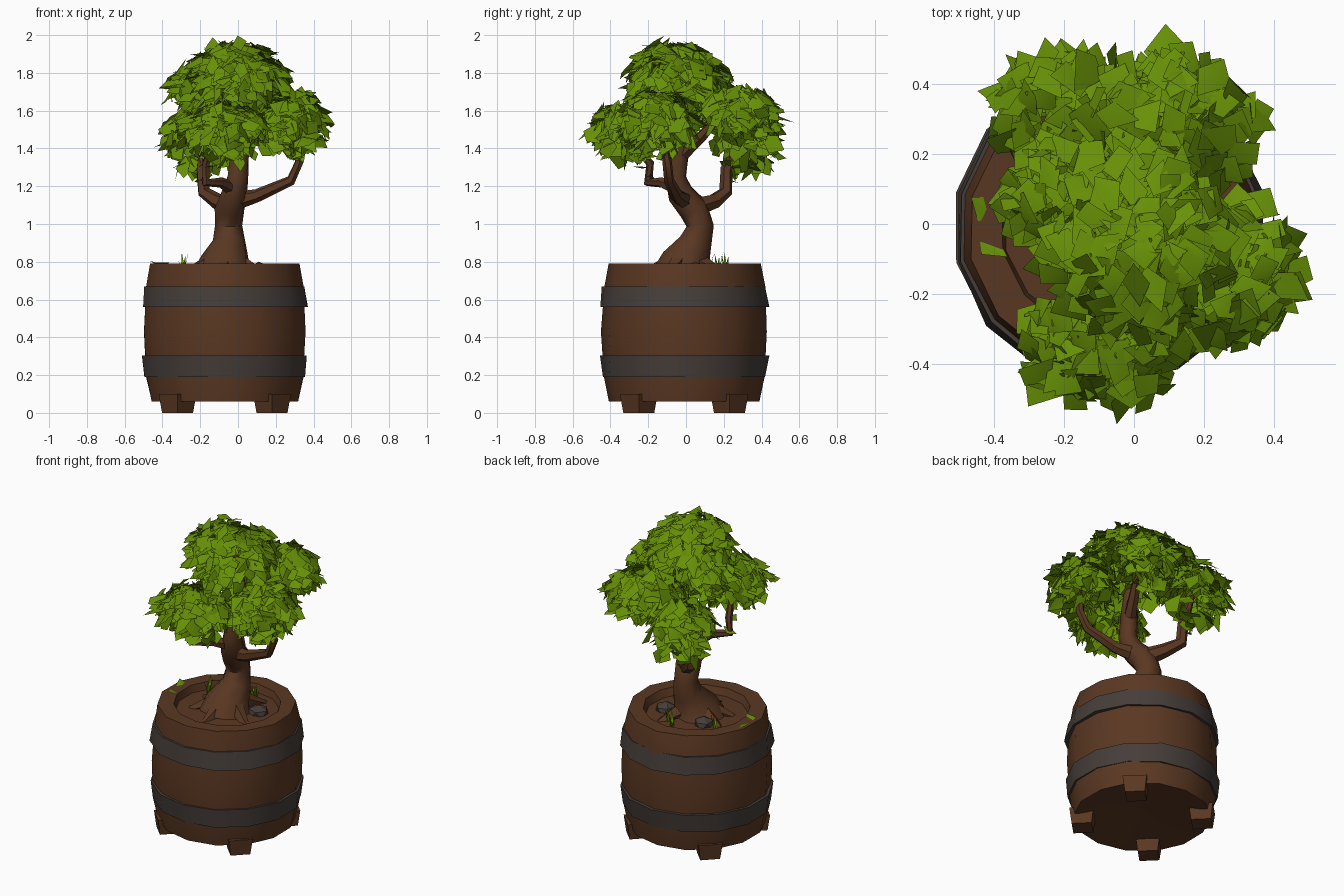
import bpy, bmesh, math, random
from mathutils import Vector

if "Cube" in bpy.data.objects:
    bpy.data.objects.remove(bpy.data.objects["Cube"])

random.seed(7)
CX, CY = -0.07, -0.01   # barrel axis


def material(name, rgb):
    m = bpy.data.materials.new(name)
    m.diffuse_color = (*rgb, 1)
    m.use_nodes = True
    m.node_tree.nodes["Principled BSDF"].inputs["Base Color"].default_value = m.diffuse_color
    return m


WOOD = material("brown wood", (0.102, 0.039, 0.016))
IRON = material("dark grey iron", (0.060, 0.047, 0.041))
LEAF = material("leaf green", (0.135, 0.28, 0.002))


def finish(bm, name, mat, angle=None, normals=True):
    if normals:
        bmesh.ops.recalc_face_normals(bm, faces=bm.faces[:])
    me = bpy.data.meshes.new(name)
    bm.to_mesh(me)
    bm.free()
    me.materials.append(mat)
    ob = bpy.data.objects.new(name, me)
    bpy.context.collection.objects.link(ob)
    if angle:
        bpy.ops.object.select_all(action='DESELECT')
        ob.select_set(True)
        bpy.context.view_layer.objects.active = ob
        bpy.ops.object.shade_smooth_by_angle(angle=math.radians(angle))
    return ob


def lathe(name, profile, mat, sides=14, closed=False, jitter=0.0):
    """Revolve (radius, z) points around the barrel axis."""
    bm = bmesh.new()
    rings = []
    for r, z in profile:
        ring = []
        for i in range(sides):
            a = math.tau * (i + 0.5) / sides
            rr = r + random.uniform(-jitter, jitter)
            ring.append(bm.verts.new((CX + rr * math.cos(a), CY + rr * math.sin(a), z)))
        rings.append(ring)
    pairs = list(zip(rings, rings[1:])) + ([(rings[-1], rings[0])] if closed else [])
    for a, b in pairs:
        for i in range(sides):
            j = (i + 1) % sides
            bm.faces.new((a[i], a[j], b[j], b[i]))
    if not closed:
        bm.faces.new(rings[0])
        bm.faces.new(rings[-1])
    return finish(bm, name, mat, 35)


def tube(name, path, sides=7):
    """Tapering limb through (x, y, z, radius) points."""
    bm = bmesh.new()
    pts = [Vector(p[:3]) for p in path]
    rings, ref = [], Vector((1, 0.2, 0))
    for k, p in enumerate(pts):
        t = (pts[min(k + 1, len(pts) - 1)] - pts[max(k - 1, 0)]).normalized()
        if k == 0 and abs(t.dot(ref.normalized())) > 0.8:
            ref = Vector((0, 0, 1))
        u = (ref - t * ref.dot(t)).normalized()
        v, ref = t.cross(u), u
        rings.append([bm.verts.new(p + path[k][3] * (u * math.cos(math.tau * i / sides)
                      + v * math.sin(math.tau * i / sides))) for i in range(sides)])
    for a, b in zip(rings, rings[1:]):
        for i in range(sides):
            j = (i + 1) % sides
            bm.faces.new((a[i], a[j], b[j], b[i]))
    bm.faces.new(rings[0])
    bm.faces.new(rings[-1])
    return finish(bm, name, WOOD, 50)


# Barrel with a thick rim, sunken soil and slightly hollow underside
lathe("barrel", [(0.03, 0.12), (0.37, 0.06), (0.40, 0.06), (0.425, 0.19), (0.437, 0.43),
                 (0.425, 0.67), (0.402, 0.79), (0.315, 0.79), (0.30, 0.745), (0.12, 0.755)],
      WOOD, jitter=0.005)

# Iron hoops
for n, (z0, z1, r0, r1) in {"lower_hoop": (0.19, 0.305, 0.433, 0.447),
                            "upper_hoop": (0.56, 0.67, 0.447, 0.433)}.items():
    lathe(n, [(0.40, z0), (r0, z0), (r1, z1), (0.40, z1)], IRON, closed=True, jitter=0.005)

# Feet, turned to face outwards
for n, (sx, sy) in enumerate([(-1, -1), (1, -1), (-1, 1), (1, 1)]):
    bm = bmesh.new()
    bmesh.ops.create_cube(bm, size=1)
    for v in bm.verts:
        s = 0.082 if v.co.z < 0 else 0.1
        u, w = v.co.x * s, v.co.y * s
        v.co = (CX + sx * 0.25 + u - w, CY + sy * 0.24 + u + w, 0 if v.co.z < 0 else 0.10)
    finish(bm, f"foot_{n + 1}", WOOD)

# Trunk, root flare and branches
tube("trunk", [(-0.07, -0.01, 0.74, 0.17), (-0.065, 0.0, 0.81, 0.13), (-0.045, 0.05, 0.90, 0.09),
               (-0.05, 0.075, 0.99, 0.073), (-0.045, 0.04, 1.08, 0.08), (-0.02, -0.03, 1.16, 0.07),
               (0.0, -0.055, 1.25, 0.056), (0.01, -0.03, 1.40, 0.05), (0.03, 0.0, 1.52, 0.035),
               (0.0, -0.02, 1.75, 0.015)], 8)
for n, deg in enumerate((-150, -95, -30, 60, 165)):
    c, s = math.cos(math.radians(deg)), math.sin(math.radians(deg))
    tube(f"root_{n + 1}", [(-0.06 + d * c, d * s, z, r) for d, z, r in
                           ((0.02, 0.85, 0.05), (0.11, 0.78, 0.045), (0.23, 0.735, 0.02))], 5)
tube("right_branch", [(-0.02, 0.0, 1.12, 0.05), (0.10, -0.05, 1.15, 0.035), (0.28, -0.09, 1.23, 0.027),
                      (0.325, -0.10, 1.33, 0.025), (0.29, -0.13, 1.50, 0.012)], 6)
tube("back_branch", [(-0.04, 0.05, 1.09, 0.055), (-0.11, 0.15, 1.12, 0.042), (-0.18, 0.21, 1.17, 0.036),
                     (-0.19, 0.215, 1.29, 0.033), (-0.19, 0.30, 1.45, 0.015)], 6)
tube("front_branch", [(-0.02, -0.03, 1.18, 0.04), (-0.09, -0.13, 1.22, 0.028), (-0.17, -0.20, 1.22, 0.025),
                      (-0.17, -0.19, 1.32, 0.022), (-0.12, -0.30, 1.46, 0.012)], 6)
tube("upper_branch", [(0.01, -0.03, 1.36, 0.04), (0.07, 0.09, 1.47, 0.03), (0.13, 0.2, 1.6, 0.015)], 6)


def leaf(bm, pos, normal, out, length, width):
    """One leaf: two triangles folded along the midrib."""
    n = normal.normalized()
    d = (out - n * out.dot(n)).normalized()
    s = n.cross(d)
    p = [pos - d * length * 0.5,
         pos + s * width * random.uniform(0.4, 0.6) - n * width * 0.2 + d * length * random.uniform(-.2, .3),
         pos + d * length * 0.5 - n * length * 0.15,
         pos - s * width * random.uniform(0.4, 0.6) - n * width * 0.2 + d * length * random.uniform(-.2, .3)]
    a, b, c, e = (bm.verts.new(q) for q in p)
    bm.faces.new((a, c, b))
    bm.faces.new((a, e, c))


def rand_vec():
    return Vector([random.gauss(0, 1) for _ in range(3)]).normalized()


# Foliage clumps: centre, radii, leaf count
clumps = {
    "crown_foliage": ((0.0, -0.06, 1.74), (0.28, 0.27, 0.245), 380),
    "upper_left_foliage": ((-0.20, 0.08, 1.73), (0.17, 0.17, 0.15), 130),
    "right_foliage": ((0.275, -0.14, 1.54), (0.195, 0.22, 0.185), 240),
    "back_left_foliage": ((-0.20, 0.33, 1.46), (0.205, 0.185, 0.20), 210),
    "front_foliage": ((-0.08, -0.33, 1.50), (0.25, 0.19, 0.155), 240),
    "back_right_foliage": ((0.10, 0.28, 1.59), (0.26, 0.22, 0.14), 250),
}
for name, (c, r, count) in clumps.items():
    bm = bmesh.new()
    for _ in range(count):
        q = rand_vec()
        if q.z < -0.3 and random.random() < 0.4:
            q.z = -q.z
        k = random.uniform(0.65, 1.03)
        pos = Vector([c[i] + q[i] * r[i] * k for i in range(3)])
        normal = q * 0.8 + Vector((0, 0, 0.7)) + rand_vec() * 0.65
        out = Vector((q.x, q.y, -0.4)) + rand_vec() * 0.5
        leaf(bm, pos, normal, out, random.uniform(0.09, 0.16), random.uniform(0.07, 0.12))
    finish(bm, name, LEAF, 80, normals=False)

# Stray leaves on the twigs and rim
bm = bmesh.new()
for p in [(-0.18, -0.19, 1.25), (-0.2, 0.24, 1.24), (-0.19, 0.28, 1.27), (-0.16, -0.24, 1.31),
          (-0.43, 0.05, 0.80), (-0.40, -0.07, 0.80)]:
    leaf(bm, Vector(p), Vector((0, 0, 1)) + rand_vec() * 0.25, rand_vec(), 0.09, 0.07)
finish(bm, "stray_leaves", LEAF, normals=False)

# Grass sprouts in the soil
bm = bmesh.new()
for x, y in [(0.0, 0.17), (-0.05, 0.21), (-0.29, 0.12)]:
    for k in range(4):
        a = k * math.tau / 4 + random.random()
        d = Vector((math.cos(a), math.sin(a), 0))
        s = d.cross(Vector((0, 0, 1))) * 0.014
        b = Vector((x, y, 0.74))
        bm.faces.new([bm.verts.new(v) for v in (b - s, b + s, b + d * 0.03 + Vector((0, 0, random.uniform(.07, .12))))])
finish(bm, "grass_sprouts", LEAF, normals=False)

# Stones beside the trunk
for n, (x, y, r) in enumerate([(-0.19, 0.09, 0.065), (0.11, 0.05, 0.065)]):
    bm = bmesh.new()
    bmesh.ops.create_icosphere(bm, subdivisions=1, radius=r)
    for v in bm.verts:
        v.co = (x + v.co.x, y + v.co.y, 0.755 + v.co.z * 0.7)
    finish(bm, f"stone_{n + 1}", IRON)
